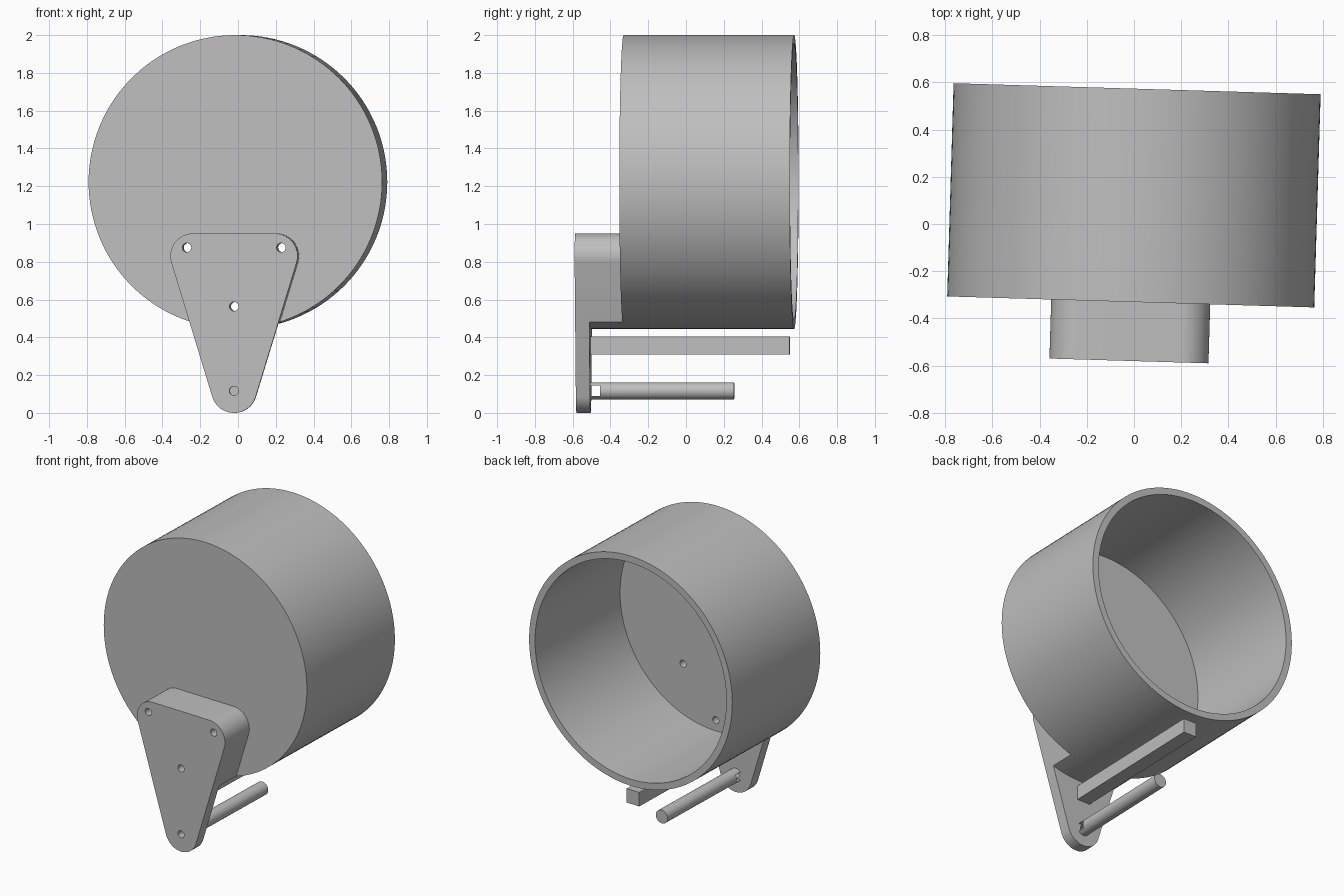
import bpy, bmesh
from math import cos, sin, radians, degrees, atan2, asin

if "Cube" in bpy.data.objects:
    bpy.data.objects.remove(bpy.data.objects["Cube"])

TURN = -0.03                      # slight turn of the whole model about z
AXIS_Z, RADIUS, WALL = 1.2225, 0.7775, 0.045
FRONT, PLATE_BACK, BASE, RIM = -0.58, -0.505, -0.33, 0.573

grey = bpy.data.materials.new("plain_grey")
grey.use_nodes = True
grey.diffuse_color = (0.52, 0.52, 0.52, 1)
grey.node_tree.nodes["Principled BSDF"].inputs["Base Color"].default_value = grey.diffuse_color


def arc(cx, cz, r, a0, a1, n):
    """Points on an arc in the xz plane, angles in degrees."""
    return [(cx + r * cos(radians(a0 + (a1 - a0) * i / n)),
             cz + r * sin(radians(a0 + (a1 - a0) * i / n))) for i in range(n + 1)]


def circle(cx, cz, r, n):
    return arc(cx, cz, r, 0, 360, n)[:-1]


def rect(x0, x1, z0, z1):
    return [(x0, z0), (x1, z0), (x1, z1), (x0, z1)]


def prism(name, outline, y0, y1):
    """Extrude an xz outline from y0 to y1."""
    bm = bmesh.new()
    face = bm.faces.new([bm.verts.new((x, y0, z)) for x, z in outline])
    out = bmesh.ops.extrude_face_region(bm, geom=[face])["geom"]
    moved = [v for v in out if isinstance(v, bmesh.types.BMVert)]
    bmesh.ops.translate(bm, verts=moved, vec=(0, y1 - y0, 0))
    bmesh.ops.recalc_face_normals(bm, faces=bm.faces)
    mesh = bpy.data.meshes.new(name)
    bm.to_mesh(mesh)
    bm.free()
    mesh.materials.append(grey)
    obj = bpy.data.objects.new(name, mesh)
    bpy.context.collection.objects.link(obj)
    return obj


def cut(obj, cutter):
    """Subtract the cutter, then discard it."""
    cutter.hide_render = True
    mod = obj.modifiers.new("cut", "BOOLEAN")
    mod.operation, mod.solver, mod.object = "DIFFERENCE", "EXACT", cutter
    bpy.context.view_layer.objects.active = obj
    bpy.ops.object.modifier_apply(modifier=mod.name)
    bpy.data.objects.remove(cutter)


# Open drum with a thin floor
housing = prism("housing", circle(0, AXIS_Z, RADIUS, 128), BASE, RIM)
cut(housing, prism("cavity", circle(0, AXIS_Z, RADIUS - WALL, 128), BASE + 0.03, RIM + 0.1))

# Tapered bracket with three rounded corners
cr, cx, top_z, low_z = 0.12, 0.217, 0.83, 0.12
side = degrees(atan2(-cx, top_z - low_z))       # outward direction of the sloping side
outline = (arc(cx, top_z, cr, side, 90, 16)
           + arc(-cx, top_z, cr, 90, 180 - side, 16)
           + arc(0, low_z, cr, 180 - side, 360 + side, 24))
bracket = prism("bracket", outline, FRONT, BASE)

# Below the drum only the thin front plate remains
below = arc(0, AXIS_Z, RADIUS, 220, 320, 64) + [(1, -0.5), (-1, -0.5)]
cut(bracket, prism("relief", below, PLATE_BACK, BASE + 0.1))

# Square bar and round rod behind the plate
bar = prism("square_bar", rect(-0.048, 0.048, 0.31, 0.405), PLATE_BACK, 0.55)
rod = prism("round_rod", circle(0, 0.117, 0.045, 48), PLATE_BACK, 0.255)
cut(rod, prism("nut_slot", rect(-0.1, 0.1, 0.09, 0.144), PLATE_BACK - 0.02, -0.455))

# Screw holes
for x, z in ((-0.25, 0.875), (0.25, 0.875), (0, 0.563), (0, 0.117)):
    for part in (bracket, housing) if z > 0.2 else (bracket,):
        cut(part, prism("hole", circle(x, z, 0.024, 32), FRONT - 0.1, BASE + 0.15))

# Shading and placement
for obj in (housing, bracket, bar, rod):
    obj.rotation_euler.z = TURN
    obj.location.x = -0.004
    bpy.ops.object.select_all(action="DESELECT")
    obj.select_set(True)
    bpy.context.view_layer.objects.active = obj
    bpy.ops.object.shade_smooth_by_angle(angle=radians(30))
